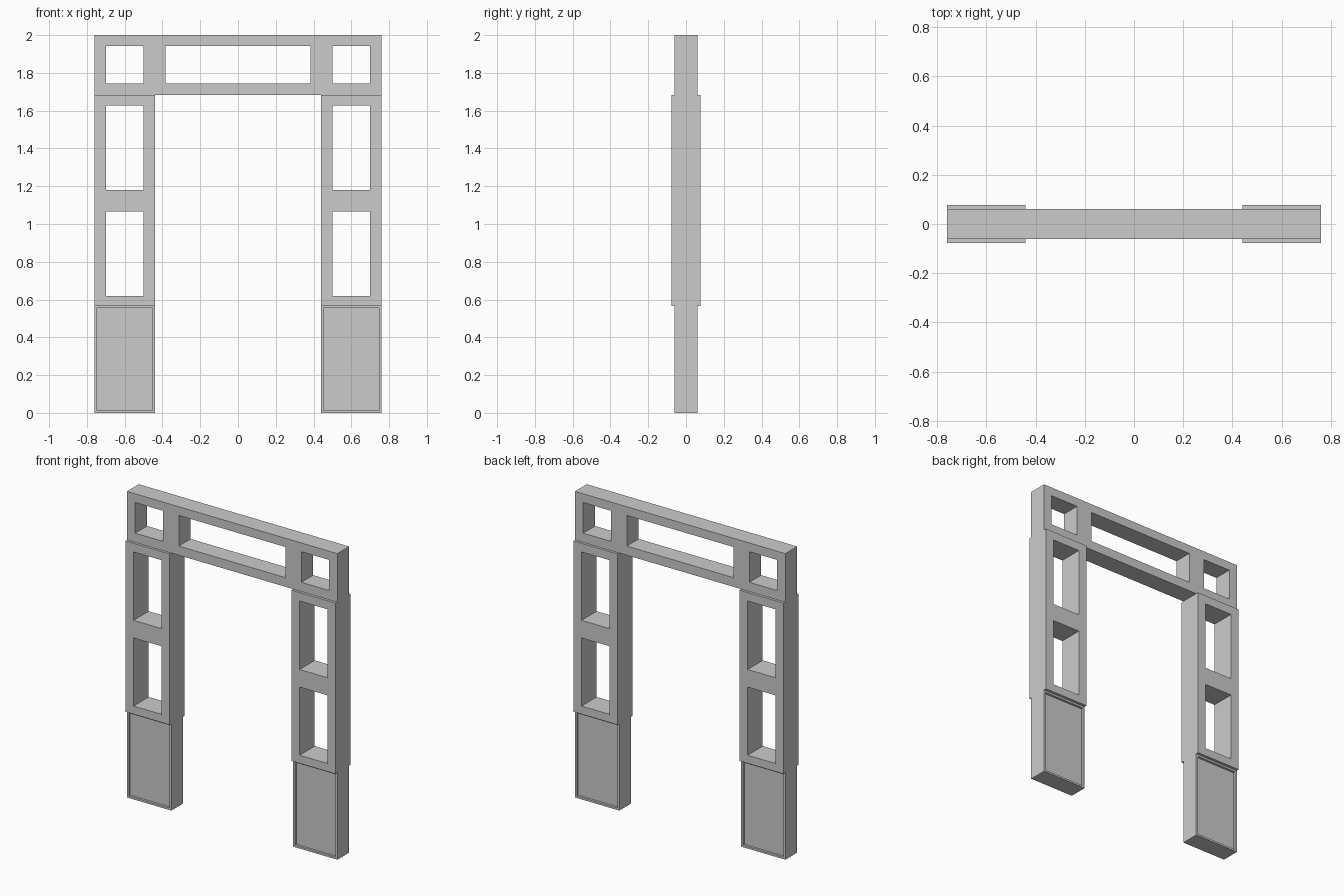
import bpy, bmesh
from mathutils import Vector

if "Cube" in bpy.data.objects:
    bpy.data.objects.remove(bpy.data.objects["Cube"])


def finish(bm, name):
    bmesh.ops.recalc_face_normals(bm, faces=bm.faces[:])
    me = bpy.data.meshes.new(name)
    bm.to_mesh(me)
    bm.free()
    ob = bpy.data.objects.new(name, me)
    bpy.context.collection.objects.link(ob)
    return ob


def frame(name, xs, zs, half, openings):
    """Slab split at xs / zs; cells (i, j) in openings are cut through."""
    bm = bmesh.new()
    v = {(i, j): bm.verts.new((x, -half, z))
         for i, x in enumerate(xs) for j, z in enumerate(zs)}
    for i in range(len(xs) - 1):
        for j in range(len(zs) - 1):
            if (i, j) not in openings:
                bm.faces.new((v[i, j], v[i + 1, j], v[i + 1, j + 1], v[i, j + 1]))
    ext = bmesh.ops.extrude_face_region(bm, geom=bm.faces[:], use_keep_orig=True)
    new = [g for g in ext["geom"] if isinstance(g, bmesh.types.BMVert)]
    bmesh.ops.translate(bm, verts=new, vec=(0, 2 * half, 0))
    return finish(bm, name)


def base(name, x0, x1, z1, half, margin, depth):
    """Solid block with a sunken panel on front and back."""
    bm = bmesh.new()
    bmesh.ops.create_cube(bm, size=1)
    bmesh.ops.scale(bm, verts=bm.verts, vec=(x1 - x0, 2 * half, z1))
    bmesh.ops.translate(bm, verts=bm.verts, vec=((x0 + x1) / 2, 0, z1 / 2))
    bm.normal_update()
    for s in (-1, 1):
        f = [f for f in bm.faces if f.normal.y * s > 0.9]
        bmesh.ops.inset_individual(bm, faces=f, thickness=margin)
        inner = bmesh.ops.extrude_discrete_faces(bm, faces=f)["faces"]
        bmesh.ops.translate(bm, verts=inner[0].verts[:], vec=Vector((0, -s * depth, 0)))
    return finish(bm, name)


# Legs: plinth base with a two-window post above
for side, s in (("left", -1), ("right", 1)):
    xs = sorted(s * x for x in (0.44, 0.50, 0.70, 0.76))
    base(side + "_base", xs[0], xs[-1], 0.567, 0.06, 0.018, 0.015)
    frame(side + "_post", xs, [0.567, 0.62, 1.065, 1.18, 1.627, 1.683],
          0.078, {(1, 1), (1, 3)})

# Lintel with three openings
frame("lintel", [-0.76, -0.70, -0.50, -0.385, 0.385, 0.50, 0.70, 0.76],
      [1.683, 1.743, 1.943, 2.0], 0.061, {(1, 1), (3, 1), (5, 1)})
